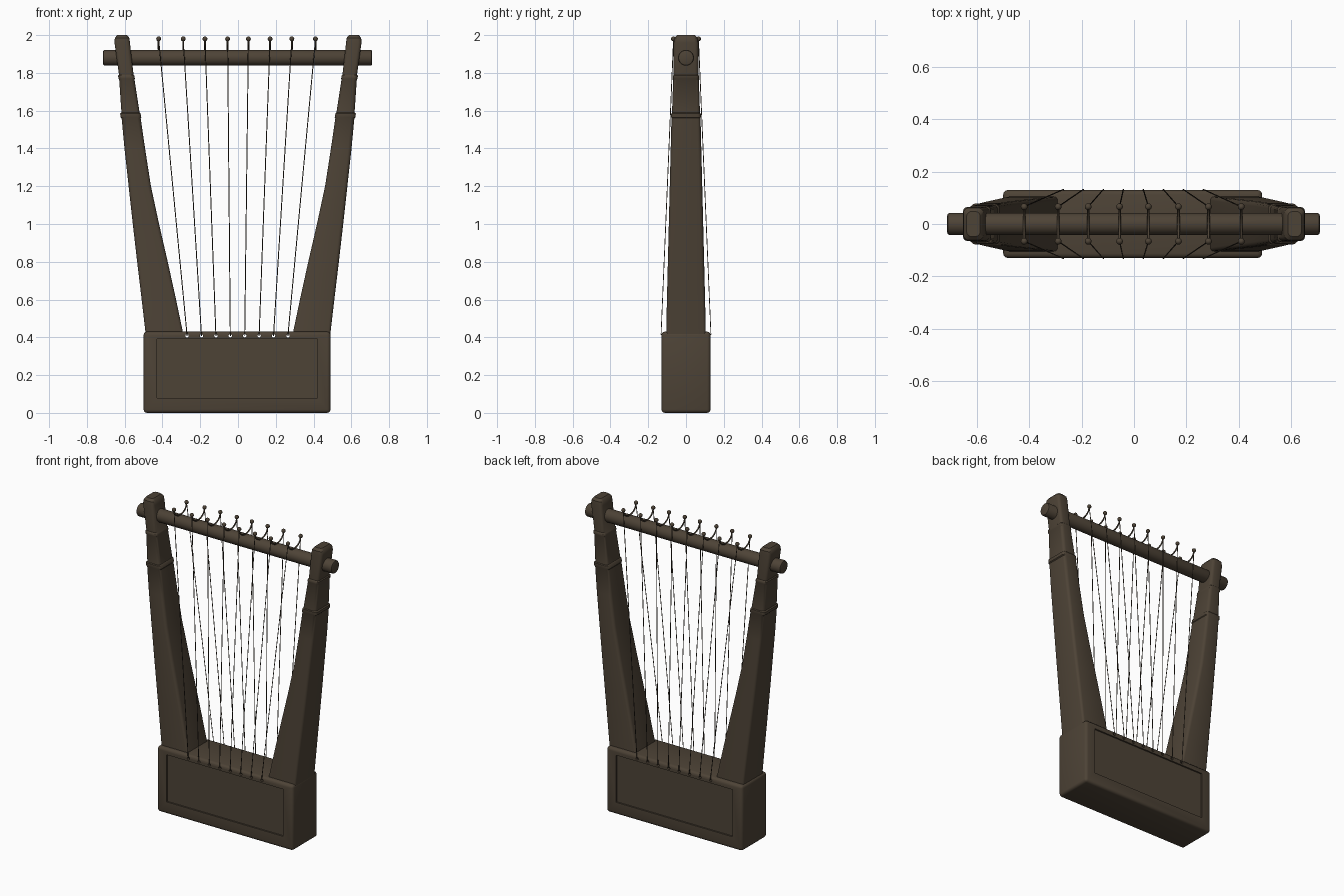
import bpy, bmesh, math
from mathutils import Vector

if "Cube" in bpy.data.objects:
    bpy.data.objects.remove(bpy.data.objects["Cube"])

wood = bpy.data.materials.new("dark brown wood")
wood.diffuse_color = (0.075, 0.056, 0.037, 1)
wood.use_nodes = True
wood.node_tree.nodes["Principled BSDF"].inputs["Base Color"].default_value = wood.diffuse_color


def finish(ob, name, smooth=True):
    ob.name = name
    ob.data.materials.clear()
    ob.data.materials.append(wood)
    if smooth:
        bpy.ops.object.select_all(action='DESELECT')
        ob.select_set(True)
        bpy.context.view_layer.objects.active = ob
        bpy.ops.object.shade_smooth_by_angle(angle=math.radians(35))
    return ob


def from_bmesh(bm, name):
    bmesh.ops.recalc_face_normals(bm, faces=bm.faces)
    me = bpy.data.meshes.new(name)
    bm.to_mesh(me)
    bm.free()
    ob = bpy.data.objects.new(name, me)
    bpy.context.collection.objects.link(ob)
    return finish(ob, name)


def add_box(name, loc, size, bevel=0):
    bpy.ops.mesh.primitive_cube_add(size=1, location=loc)
    ob = bpy.context.object
    ob.scale = size
    bpy.ops.object.transform_apply(location=True, scale=True)
    if bevel:
        m = ob.modifiers.new("bevel", 'BEVEL')
        m.width, m.segments = bevel, 3
        bpy.ops.object.modifier_apply(modifier=m.name)
    return finish(ob, name)


def cut(target, cutter):
    bpy.context.view_layer.objects.active = target
    m = target.modifiers.new("cut", 'BOOLEAN')
    m.operation, m.object, m.solver = 'DIFFERENCE', cutter, 'EXACT'
    bpy.ops.object.modifier_apply(modifier=m.name)
    bpy.data.objects.remove(cutter)


top_x = [-0.42, -0.29, -0.175, -0.055, 0.055, 0.17, 0.285, 0.41]
bottom_x = [-0.27 + 0.0764 * i for i in range(8)]

# sound box with recessed panels front and back, and string holes
sound_box = add_box("sound_box", (-0.005, 0, 0.215), (0.99, 0.26, 0.43), 0.018)
for s in (-1, 1):
    cut(sound_box, add_box("panel_cutter", (-0.005, s * 0.14, 0.235), (0.85, 0.04, 0.31)))
for x in bottom_x:
    bpy.ops.mesh.primitive_cylinder_add(vertices=12, radius=0.009, depth=0.5,
                                        location=(x, 0, 0.408), rotation=(math.pi / 2, 0, 0))
    cut(sound_box, bpy.context.object)
finish(sound_box, "sound_box")

# arms: z, inner x, outer x, half depth, corner radius
rings = [(0.41, 0.288, 0.488, 0.105, 0.014), (0.60, 0.328, 0.51, 0.101, 0.016),
         (0.80, 0.372, 0.534, 0.096, 0.018), (1.00, 0.418, 0.557, 0.091, 0.018),
         (1.20, 0.461, 0.579, 0.086, 0.018), (1.40, 0.492, 0.601, 0.081, 0.018),
         (1.56, 0.515, 0.616, 0.077, 0.018), (1.565, 0.512, 0.622, 0.079, 0.018),
         (1.585, 0.516, 0.624, 0.078, 0.018), (1.59, 0.521, 0.617, 0.074, 0.018),
         (1.765, 0.548, 0.629, 0.068, 0.018), (1.77, 0.546, 0.633, 0.070, 0.018),
         (1.785, 0.549, 0.635, 0.069, 0.018), (1.79, 0.553, 0.630, 0.065, 0.018),
         (1.96, 0.572, 0.654, 0.065, 0.018), (1.985, 0.575, 0.652, 0.062, 0.02),
         (2.0, 0.588, 0.640, 0.048, 0.018)]


def arm(side):
    bm = bmesh.new()
    loops = []
    for z, x0, x1, d, r in rings:
        loop = []
        for cx, cy, a0 in ((x1 - r, d - r, 0), (x0 + r, d - r, 90),
                           (x0 + r, r - d, 180), (x1 - r, r - d, 270)):
            for k in range(4):
                a = math.radians(a0 + 30 * k)
                loop.append(bm.verts.new((side * (cx + r * math.cos(a)), cy + r * math.sin(a), z)))
        loops.append(loop)
    for a, b in zip(loops, loops[1:]):
        for i in range(16):
            j = (i + 1) % 16
            bm.faces.new((a[i], a[j], b[j], b[i]))
    bm.faces.new(loops[0])
    bm.faces.new(loops[-1])
    return from_bmesh(bm, "left_arm" if side < 0 else "right_arm")


arm(-1)
arm(1)

# crossbar
bpy.ops.mesh.primitive_cylinder_add(vertices=32, radius=0.042, depth=1.425,
                                    location=(-0.002, 0, 1.88), rotation=(0, math.pi / 2, 0))
bar = bpy.context.object
m = bar.modifiers.new("bevel", 'BEVEL')
m.width, m.segments = 0.01, 2
m.limit_method = 'ANGLE'
bpy.ops.object.modifier_apply(modifier=m.name)
finish(bar, "crossbar")


def cord(name, pts, radius):
    cu = bpy.data.curves.new(name, 'CURVE')
    cu.dimensions = '3D'
    cu.bevel_depth, cu.bevel_resolution = radius, 1
    cu.use_fill_caps = True
    sp = cu.splines.new('POLY')
    sp.points.add(len(pts) - 1)
    for p, co in zip(sp.points, pts):
        p.co = (*co, 1)
    ob = bpy.data.objects.new(name, cu)
    bpy.context.collection.objects.link(ob)
    cu.materials.append(wood)


# strings on both sides, a loop over the bar and knobs at the ends
for xt, xb in zip(top_x, bottom_x):
    for s in (-1, 1):
        cord("string", [(xb, s * 0.12, 0.408), (xb, s * 0.132, 0.415),
                        (xt, s * 0.066, 1.975)], 0.0025)
        bpy.ops.mesh.primitive_uv_sphere_add(segments=12, ring_count=8, radius=0.013,
                                             location=(xt, s * 0.066, 1.98))
        finish(bpy.context.object, "string_knob")
    cord("string_loop", [(xt, 0.066 * math.cos(a), 1.975 - 0.052 * math.sin(a))
                         for a in [math.pi * k / 8 for k in range(9)]], 0.005)
